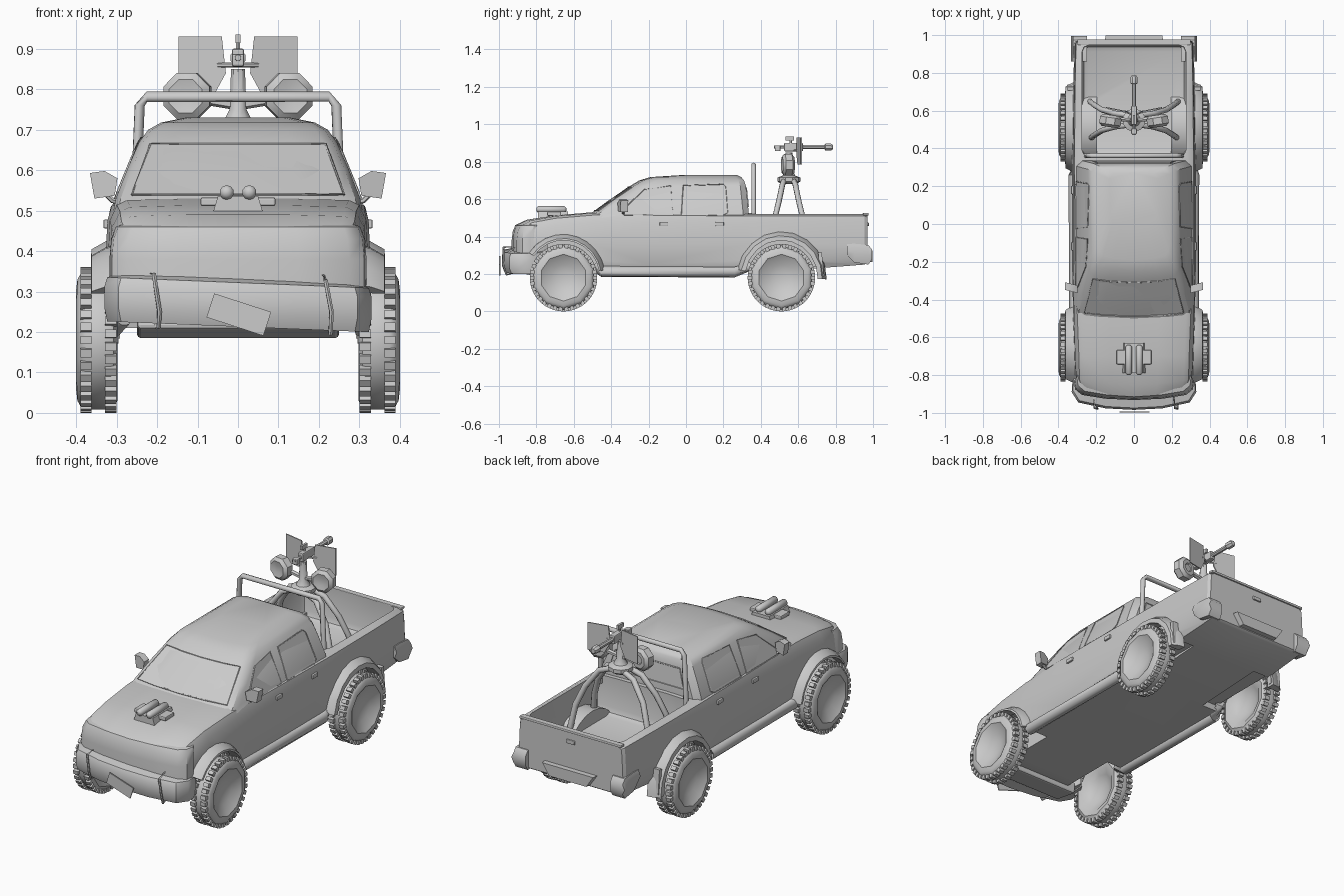
import bpy, bmesh, math
from mathutils import Vector, Matrix

if "Cube" in bpy.data.objects:
    bpy.data.objects.remove(bpy.data.objects["Cube"])


def obj(name, verts, faces, smooth=35):
    me = bpy.data.meshes.new(name)
    me.from_pydata([tuple(v) for v in verts], [], faces)
    bm = bmesh.new()
    bm.from_mesh(me)
    bmesh.ops.recalc_face_normals(bm, faces=bm.faces)
    bm.to_mesh(me)
    bm.free()
    if smooth:
        me.shade_smooth()
        me.set_sharp_from_angle(angle=math.radians(smooth))
    o = bpy.data.objects.new(name, me)
    bpy.context.collection.objects.link(o)
    return o


def loft(name, rings, smooth=35, closed=False):
    n, m = len(rings[0]), len(rings)
    faces = []
    for i in range(m if closed else m - 1):
        a, b = i * n, (i + 1) % m * n
        faces += [(a + j, a + (j + 1) % n, b + (j + 1) % n, b + j) for j in range(n)]
    if not closed:
        faces += [tuple(range(n)), tuple(range((m - 1) * n, m * n))]
    return obj(name, [v for r in rings for v in r], faces, smooth)


def lathe(name, prof, loc, axis, seg=12, smooth=35):
    q = Vector(axis).to_track_quat('Z', 'Y')
    rings = [[Vector(loc) + q @ Vector((r * math.cos(t), r * math.sin(t), h))
              for t in [(k + .5) * math.tau / seg for k in range(seg)]] for r, h in prof]
    return loft(name, rings, smooth)


def rod(name, a, b, r, seg=8):
    d = Vector(b) - Vector(a)
    return lathe(name, [(r, 0), (r, d.length)], a, d, seg)


def tube(name, pts, r, seg=8, closed=False):
    pts = [Vector(p) for p in pts]
    rings, n = [], len(pts)
    for i, p in enumerate(pts):
        a = pts[(i - 1) % n] if closed or i else p
        b = pts[(i + 1) % n] if closed or i < n - 1 else p
        t = (b - a).normalized()
        u = t.cross(Vector((.31, .93, .17))).normalized()
        w = t.cross(u)
        rings.append([p + r * (math.cos(k * math.tau / seg) * u + math.sin(k * math.tau / seg) * w)
                      for k in range(seg)])
    return loft(name, rings, 50, closed)


def box(name, loc, size, rot=(0, 0, 0), bevel=0):
    x, y, z = [s / 2 for s in size]
    o = loft(name, [[(-x, -y, h), (x, -y, h), (x, y, h), (-x, y, h)] for h in (-z, z)], 0)
    o.location, o.rotation_euler = loc, [math.radians(a) for a in rot]
    if bevel:
        m = o.modifiers.new("bevel", 'BEVEL')
        m.width, m.segments = bevel, 2
    return o


def cut(target, cutter):
    cutter.hide_render = True
    m = target.modifiers.new("cut", 'BOOLEAN')
    m.operation, m.object, m.solver = 'DIFFERENCE', cutter, 'EXACT'
    bpy.context.view_layer.objects.active = target
    bpy.ops.object.modifier_apply(modifier=m.name)
    bpy.data.objects.remove(cutter)


def mirrored(half):
    return half + [(-x, *r) for x, *r in half[::-1] if x > 1e-6]


# Lower body: y, half width, top ratio, top z, bottom z, bow of the nose
rings = []
for y, w, k, zt, zb, bow in [(-.915, .295, .93, .46, .24, .05), (-.85, .31, .93, .49, .21, .03),
                             (-.70, .317, .92, .513, .21, 0), (-.5, .322, .93, .53, .21, 0),
                             (-.2, .328, .95, .53, .21, 0), (.33, .328, .96, .525, .21, 0),
                             (.7, .322, .97, .525, .23, 0), (.955, .316, .97, .525, .25, 0),
                             (.97, .306, .97, .52, .26, 0)]:
    half = [(0, zb), (w - .025, zb), (w - .005, zb + .04), (w, .36), (w * .985, zt - .055),
            (w * k, zt - .016), (w * k - .025, zt - .004), (w * .4, zt), (0, zt)]
    rings.append([(x, y + bow * (x / w) ** 2, z) for x, z in mirrored(half)])
body = loft("lower_body", rings)
cut(body, box("bed_cutter", (0, .652, .53), (.55, .59, .4), (0, 0, 0), .035))
WHEELS = (-.655, .51)
for s in (-1, 1):
    for y in WHEELS:
        cut(body, rod("arch_cutter", (s * .2, y, .18), (s * .5, y, .18), .208, 20))
body.data.shade_smooth()
body.data.set_sharp_from_angle(angle=math.radians(30))


def wrap(name, path, section, tilt=0):
    """Sweep a section round the nose: each entry is x scale, y shift, z."""
    sides = [(-a, b) for a, b in path] + path[-2::-1]
    loft(name, [[(x * k, y + d, z - tilt * x) for k, d, z in section] for x, y in sides], 40)


# Nose panel and slightly drooping front bumper
wrap("nose_panel", [(.318, -.83), (.312, -.875), (.275, -.905), (.15, -.925), (0, -.932)],
     [(.85, .09, .24), (1, 0, .24), (1, 0, .38), (.985, .006, .43), (.95, .02, .46), (.85, .09, .475)])
wrap("front_bumper", [(.325, -.82), (.33, -.89), (.295, -.945), (.15, -.976), (0, -.984)],
     [(.87, .07, .22), (.98, .012, .213), (1, 0, .245), (1, 0, .30), (.98, .01, .322), (.87, .07, .335)], .04)
box("blank_plate", (.002, -.996, .243), (.148, .006, .062), (0, 18, 0))
box("front_skid", (0, -.83, .225), (.5, .14, .06), (-10, 0, 0), .01)
for x in (-.2, .225):
    tube("bumper_strap", [(x - .008, -.975, .335 - .04 * x), (x - .015, -.90, .345), (x, -.9, .21),
                          (x + .004, -.96, .205 - .04 * x), (x + .006, -.978, .25)], .006, 6, True)

# Cab: z, front y, back y, half width
CAB = [(.50, -.54, .335, .308), (.53, -.50, .335, .302), (.60, -.405, .328, .275), (.67, -.30, .32, .244),
       (.70, -.25, .31, .222), (.718, -.19, .295, .19), (.73, .0, .27, .13)]


def cab_at(z):
    for a, b in zip(CAB, CAB[1:]):
        if z <= b[0]:
            t = (z - a[0]) / (b[0] - a[0])
            return [p + t * (q - p) for p, q in zip(a, b)][1:]


rings = []
for z, f, b, w in CAB:
    half = [(0, f), (.55 * w, f + .008), (.86 * w, f + .022), (w * .96, f + .045), (w, f + .09),
            (w, b - .03), (w - .03, b), (0, b)]
    rings.append([(x, y, z) for x, y in mirrored(half)])
loft("cab", rings, 30)


# Windows: thin panes lying on the cab surface
def window(name, outline, inward):
    loft(name, [outline, [Vector(p) + Vector(inward) for p in outline]], 0)
    tube(name + "_seal", outline, .003, 5, True)


pane = []
for z, order in ((.54, 1), (.665, -1)):
    f, b, w = cab_at(z)
    pane += [(k * w, f + .025 * k * k - .003, z) for k in (-.88 * order, -.5 * order, 0, .5 * order, .88 * order)]
window("windshield", pane, (0, .008, -.006))
for s in (-1, 1):
    for name, pts in (("front_door_window", [(-.33, .515), (-.335, .545), (-.225, .65), (-.08, .672), (-.07, .515)]),
                      ("rear_door_window", [(-.025, .515), (-.015, .672), (.2, .68), (.215, .665), (.225, .53), (.2, .515)])):
        window(name, [(s * (cab_at(z)[2] + .002), y, z) for y, z in pts], (-s * .01, 0, 0))
window("rear_window", [(x, cab_at(z)[1] + .002, z) for x, z in ((-.22, .56), (.22, .56), (.19, .66), (-.19, .66))],
       (0, -.01, 0))

# Wheels, flares and other side parts
TIRE = [(.045, .345), (.09, .325), (.12, .305), (.15, .298), (.168, .308), (.172, .32), (.172, .375), (.166, .388),
        (.15, .397), (.125, .40), (.11, .39), (.07, .372), (.035, .362)]
for s in (-1, 1):
    for y in WHEELS:
        lathe("wheel", TIRE, (0, y, .18), (s, 0, 0), 10, 40)
        bm = bmesh.new()
        for k in range(34):
            for x, off in ((.315, 0), (.376, .5)):
                mat = (Matrix.Translation((s * x, y, .18)) @ Matrix.Rotation((k + off) * math.tau / 34, 4, 'X')
                       @ Matrix.Translation((0, 0, .169)) @ Matrix.Diagonal((.028, .02, .022, 1)))
                bmesh.ops.create_cube(bm, size=1, matrix=mat)
        me = bpy.data.meshes.new("tread_blocks")
        bm.to_mesh(me)
        bm.free()
        bpy.context.collection.objects.link(bpy.data.objects.new("tread_blocks", me))
        top = .235 if y < 0 else .25
        rings = []
        for k in range(10):
            t = math.radians((10 if y < 0 else -2) + k * (135 if y < 0 else 172) / 9)
            rings.append([(s * x, y + r * math.cos(t) * .97, .18 + r * math.sin(t)) for x, r in
                          ((.295, top), (.325, top - .004), (.362, top - .025), (.364, .2), (.295, .204))])
        loft("fender_flare", rings, 40)
    # Bed wheel wells, steps, mud flaps
    arc = [(.51 + .222 * math.cos(t), .18 + .222 * math.sin(t)) for t in [math.radians(15 + 15 * k) for k in range(11)]]
    loft("bed_wheel_well", [[(s * x, y, z) for y, z in arc] for x in (.195, .286)], 35)
    tube("side_step", [(s * .29, -.48, .24), (s * .315, -.45, .212), (s * .318, .26, .21), (s * .29, .34, .245)], .03)
    box("mud_flap", (s * .322, .722, .25), (.06, .02, .13), (5, 0, 0))
    # Mirrors and handles
    loft("side_mirror", [[(s * x, y + .25 * (x - .3) + d, z) for x, z in ((.305, .537), (.355, .53), (.366, .593), (.33, .598), (.298, .58))]
                         for y, d in ((-.365, 0), (-.325, 0))], 40)
    tube("mirror_arm", [(s * .285, -.33, .52), (s * .31, -.335, .525), (s * .33, -.335, .545)], .007, 6)
    for y in (-.118, .18):
        box("door_handle", (s * .326, y, .467), (.014, .045, .022), (0, 0, 0), .004)
    # Rear bumper corner
    loft("rear_bumper_corner", [[(s * x, y, z) for x, z in ((.25, a), (.322, a), (.334, (a + b) / 2), (.322, b), (.25, b))]
                                for y, a, b in ((.86, .30, .36), (.9, .262, .362), (.975, .25, .355), (.995, .28, .33))], 40)

# Tailgate details
loft("rear_step", [[(x * k, y, z) for x, z in ((-.15, .325), (-.11, .265), (.11, .265), (.15, .325))]
                   for y, k in ((.95, 1.05), (.998, 1))], 0)
box("tailgate_handle", (0, .972, .465), (.05, .012, .02), (0, 0, 0), .004)
box("tailgate_cap", (0, .962, .52), (.60, .03, .014), (0, 0, 0), .004)

# Hood scoop
loft("scoop_base", [[(-w, -.79, z), (w, -.79, z), (w, -.63, z), (-w, -.63, z)] for z, w in ((.495, .062), (.535, .05))], 0)
box("scoop_tab", (0, -.705, .522), (.185, .075, .022), (0, 0, 0), .005)
for x in (-.028, .028):
    lathe("scoop_tube", [(.008, -.01), (.018, 0), (.018, .14), (.008, .15)], (x, -.79, .545), (0, 1, 0), 10, 50)

# Roll bar
tube("roll_bar", [(-.255, .362, .48), (-.243, .362, .76), (-.225, .362, .782), (.225, .362, .782),
                  (.243, .362, .76), (.255, .362, .48)], .013)

# Gun stand
lathe("stand_head", [(.04, 0), (.062, .015), (.062, .035), (.035, .045), (.022, .07), (.018, .17)], (0, .55, .68), (0, 0, 1), 10)
for s in (-1, 1):
    for d in (-1, 1):
        tube("stand_leg", [(s * .03, .55 + d * .025, .70), (s * .10, .55 + d * .035, .675), (s * .17, .55 + d * .055, .58),
                           (s * .21, .55 + d * .08, .48), (s * .235, .55 + d * .1, .33)], .015)
    # Ammunition drums and shield plates
    lathe("drum", [(.02, -.026), (.025, -.032), (.045, -.032), (.062, -.018), (.062, .018), (.045, .032), (.02, .026)],
          (s * .125, .545, .783), (s * .15, -1, 0), 8, 30)
    rod("drum_arm", (0, .55, .76), (s * .12, .555, .78), .012, 6)
    plate = [(.04, .93), (.147, .93), (.147, .785), (.06, .785), (.03, .84)]
    loft("shield", [[(s * x, y + .2 * (x - .09), z) for x, z in plate] for y in (.602, .608)], 0)
    rod("shield_bracket", (0, .575, .86), (s * .05, .597, .86), .006, 6)

# Gun
box("receiver", (0, .575, .878), (.03, .10, .045), (0, 0, 0), .005)
lathe("barrel", [(.008, -.09), (.01, 0), (.012, .03), (.012, .18), (.02, .185), (.02, .215), (.013, .225)], (0, .56, .878), (0, 1, 0), 8)
box("gun_grip", (0, .49, .872), (.03, .03, .03), (0, 0, 0), .004)
box("gun_sight", (0, .555, .925), (.012, .045, .022))
rod("sight_post", (0, .56, .89), (0, .56, .925), .006, 6)
